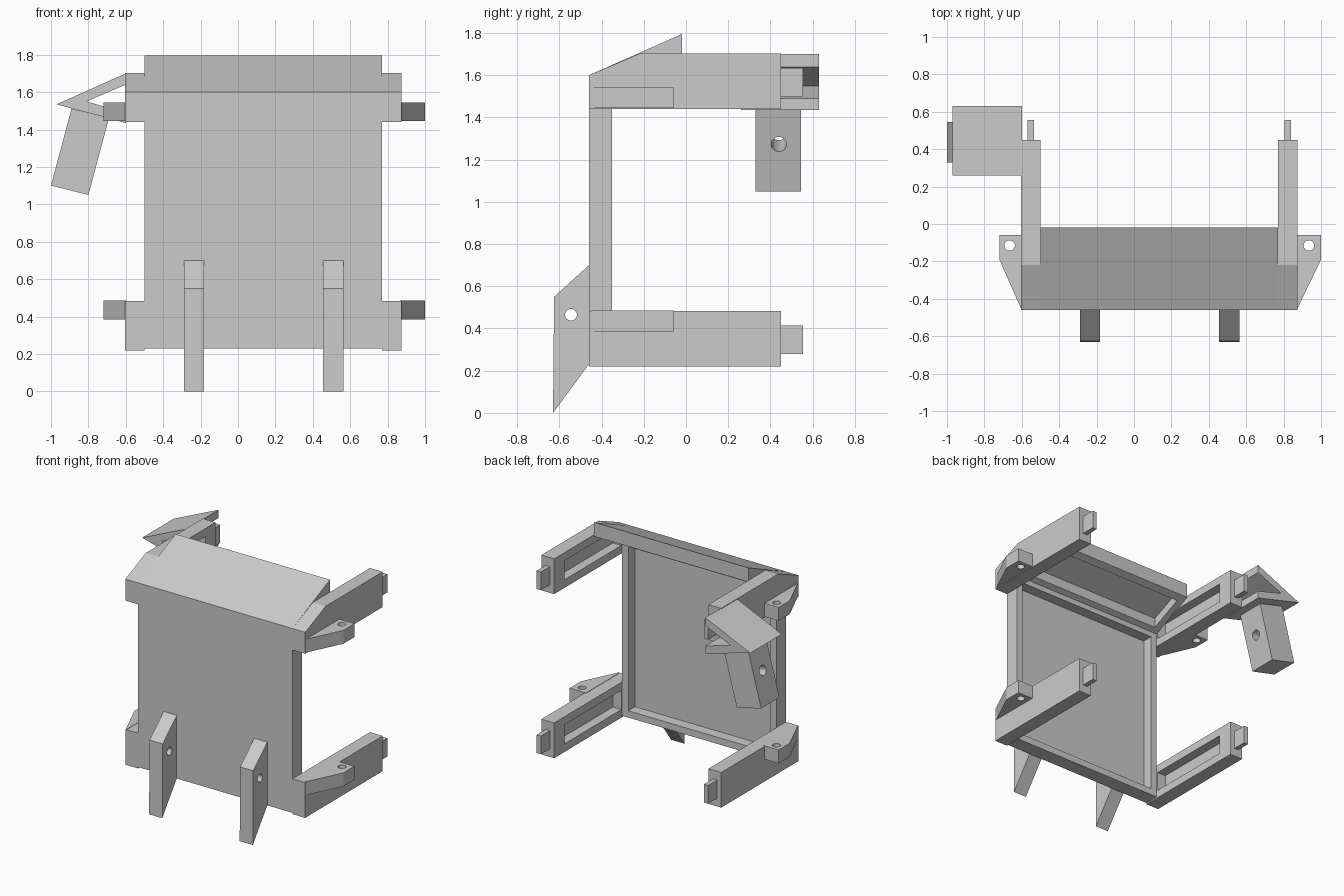
import bpy, bmesh, math
from mathutils import Matrix, Vector

if "Cube" in bpy.data.objects:
    bpy.data.objects.remove(bpy.data.objects["Cube"], do_unlink=True)

grey = bpy.data.materials.new("plain_grey")
grey.use_nodes = True
grey.diffuse_color = (0.6, 0.6, 0.6, 1)
grey.node_tree.nodes["Principled BSDF"].inputs["Base Color"].default_value = (0.6, 0.6, 0.6, 1)

# Places a profile point (a, b) at depth d along an axis
PLACE = {
    "x": lambda a, b, d: (d, a, b),
    "y": lambda a, b, d: (a, d, b),
    "z": lambda a, b, d: (a, b, d),
}


def prism(name, axis, profile, lo, hi):
    """Extrude a closed profile along an axis."""
    bm = bmesh.new()
    near = [bm.verts.new(PLACE[axis](a, b, lo)) for a, b in profile]
    far = [bm.verts.new(PLACE[axis](a, b, hi)) for a, b in profile]
    bm.faces.new(near)
    bm.faces.new(far)
    n = len(profile)
    for i in range(n):
        j = (i + 1) % n
        bm.faces.new((near[i], near[j], far[j], far[i]))
    bmesh.ops.recalc_face_normals(bm, faces=bm.faces)
    mesh = bpy.data.meshes.new(name)
    bm.to_mesh(mesh)
    bm.free()
    mesh.materials.append(grey)
    obj = bpy.data.objects.new(name, mesh)
    bpy.context.collection.objects.link(obj)
    return obj


def box(name, x, y, z):
    return prism(name, "z", [(x[0], y[0]), (x[1], y[0]), (x[1], y[1]), (x[0], y[1])], *z)


def rod(centre, direction, radius, length=0.5):
    """Round cutter for a bolt hole."""
    bpy.ops.mesh.primitive_cylinder_add(vertices=24, radius=radius, depth=length)
    obj = bpy.context.object
    turn = Vector((0, 0, 1)).rotation_difference(Vector(direction)).to_matrix().to_4x4()
    obj.data.transform(Matrix.Translation(centre) @ turn)
    obj.data.materials.append(grey)
    return obj


def cut(obj, cutter):
    """Subtract the cutter and remove it."""
    cutter.hide_render = True
    mod = obj.modifiers.new("cut", "BOOLEAN")
    mod.operation = "DIFFERENCE"
    mod.solver = "EXACT"
    mod.object = cutter
    bpy.context.view_layer.update()
    bpy.context.view_layer.objects.active = obj
    bpy.ops.object.modifier_apply(modifier=mod.name)
    bpy.data.objects.remove(cutter, do_unlink=True)


LEFT, RIGHT = 0.77, -0.50      # inner faces of the arms
FRONT, RIM = -0.46, 0.05

# Back panel: shallow tray open to the rear
panel = box("panel", (RIGHT, LEFT), (FRONT, -0.35), (0.23, 1.58))
cut(panel, box("cutter", (RIGHT + RIM, LEFT - RIM), (-0.43, 0), (0.23 + RIM, 1.50)))

# Sloped hood: tray open underneath
hood = prism("hood", "x", [(FRONT, 1.60), (-0.02, 1.795), (-0.02, 1.69),
                           (-0.35, 1.54), (FRONT, 1.54)], RIGHT, LEFT)
cut(hood, prism("cutter", "x", [(-0.31, 1.4), (-0.07, 1.4), (-0.07, 1.735), (-0.31, 1.63)],
                RIGHT + RIM, LEFT - RIM))

# Four arms, each with an inner slot, an end tab and an outer lug
for side, inner, s, width, reach in (("left", LEFT, 1, 0.105, 0.125),
                                     ("right", RIGHT, -1, 0.105, 0.115)):
    outer = inner + s * width
    for level, base, lug_base, tab_base in (("lower", 0.22, 0.385, 0.28),
                                            ("upper", 1.44, 1.445, 1.50)):
        top, end = base + 0.262, 0.45
        if level == "upper":
            profile = [(FRONT, base), (end, base), (end, top), (-0.22, top), (FRONT, 1.60)]
        else:
            profile = [(FRONT, base), (end, base), (end, top), (FRONT, top)]
        arm = prism(f"{side}_{level}_arm", "x", profile, inner, outer)
        cut(arm, box("cutter", (inner - s * 0.1, inner + s * 0.07),
                     (-0.34, 0.33), (base + 0.06, top - 0.06)))
        box(f"{side}_{level}_tab", (inner + s * 0.035, inner + s * 0.07),
            (end - 0.02, 0.555), (tab_base, tab_base + 0.135))
        tip = outer + s * reach
        lug = prism(f"{side}_{level}_lug", "z",
                    [(outer - s * 0.01, -0.45), (outer, -0.45), (tip, -0.19),
                     (tip, -0.06), (outer - s * 0.01, -0.06)], lug_base, lug_base + 0.1)
        cut(lug, rod((outer + s * 0.06, -0.115, lug_base), (0, 0, 1), 0.028))

# Two front brackets with cross holes
for side, x in (("left", 0.455), ("right", -0.29)):
    bracket = prism(f"{side}_front_bracket", "x",
                    [(FRONT, 0.70), (-0.625, 0.55), (-0.63, 0), (FRONT, 0.23)], x, x + 0.108)
    cut(bracket, rod((x + 0.05, -0.545, 0.465), (1, 0, 0), 0.028))

# V-shaped latch on the right upper arm
prism("latch", "y", [(-0.60, 1.70), (-0.97, 1.535), (-0.60, 1.435), (-0.60, 1.49),
                     (-0.81, 1.55), (-0.60, 1.64)], 0.26, 0.63)

# Hanging latch handle with a through hole
handle = prism("latch_handle", "y", [(-0.89, 1.512), (-0.69, 1.46), (-0.80, 1.05),
                                     (-1.0, 1.10)], 0.33, 0.545)
cut(handle, rod((-0.84, 0.44, 1.30), (0.97, 0, -0.26), 0.036))
